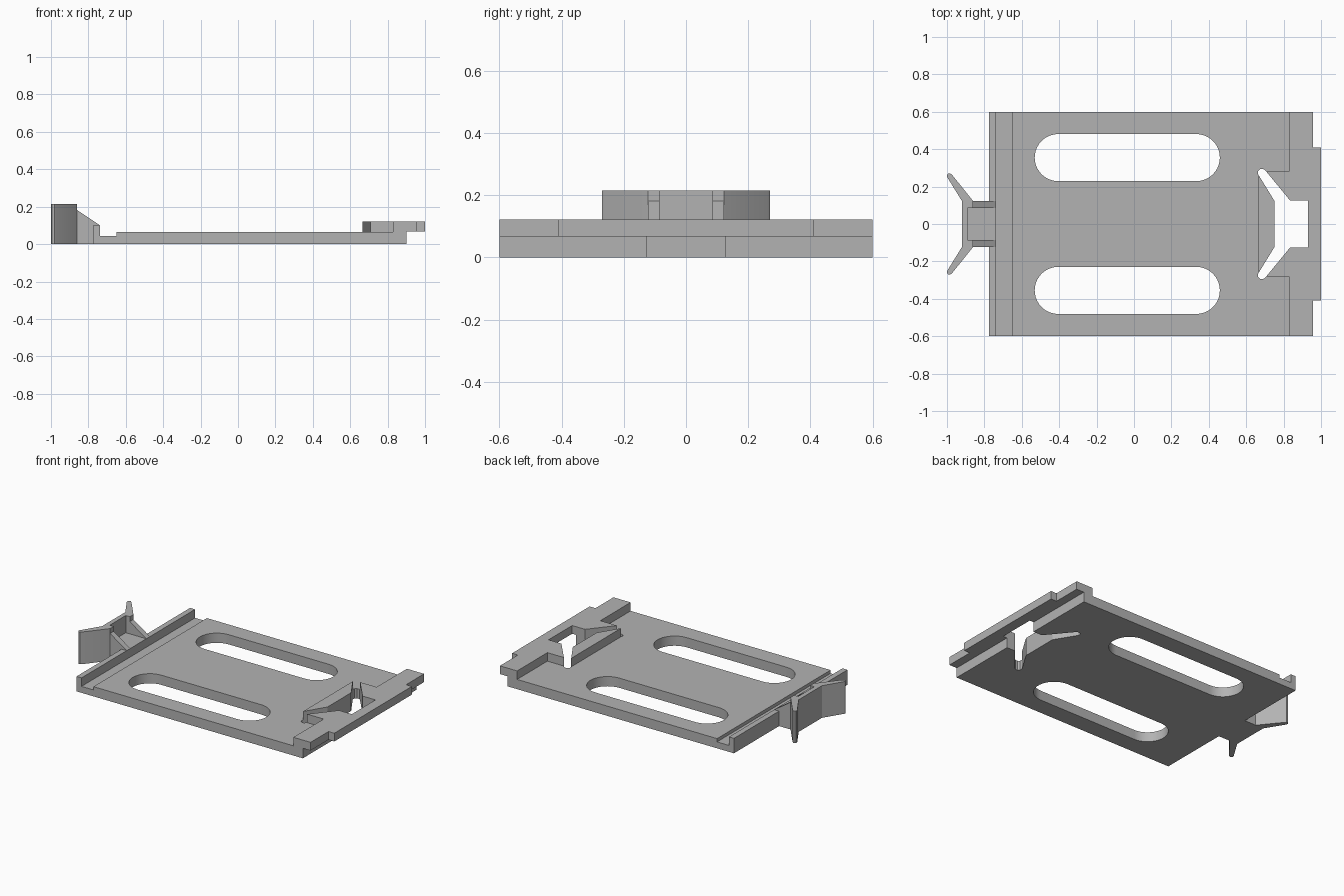
import bpy
import bmesh
from math import cos, sin, pi

cube = bpy.data.objects.get("Cube")
if cube:
    bpy.data.objects.remove(cube)

grey = bpy.data.materials.new("plain grey")
grey.use_nodes = True
colour = (0.45, 0.45, 0.45, 1)
grey.diffuse_color = colour
grey.node_tree.nodes["Principled BSDF"].inputs["Base Color"].default_value = colour


def prism(name, outline, low, high, axis="z"):
    """Extrude an outline: (x, y) along z, or (x, z) along y."""
    def place(p, d):
        return (p[0], p[1], d) if axis == "z" else (p[0], d, p[1])
    bm = bmesh.new()
    face = bm.faces.new([bm.verts.new(place(p, low)) for p in outline])
    out = bmesh.ops.extrude_face_region(bm, geom=[face])
    for v in out["geom"]:
        if isinstance(v, bmesh.types.BMVert):
            v.co = place((v.co.x, v.co.y if axis == "z" else v.co.z), high)
    bmesh.ops.recalc_face_normals(bm, faces=bm.faces)
    mesh = bpy.data.meshes.new(name)
    bm.to_mesh(mesh)
    bm.free()
    mesh.materials.append(grey)
    obj = bpy.data.objects.new(name, mesh)
    bpy.context.collection.objects.link(obj)
    return obj


def box(name, x0, x1, y0, y1, z0, z1):
    return prism(name, [(x0, y0), (x1, y0), (x1, y1), (x0, y1)], z0, z1)


def mirrored(half):
    """Close a +y half outline with its mirror image."""
    return half + [(x, -y) for x, y in reversed(half)]


def combine(target, tool, operation):
    mod = target.modifiers.new(operation.lower(), "BOOLEAN")
    mod.operation, mod.solver, mod.object = operation, "EXACT", tool
    bpy.context.view_layer.objects.active = target
    bpy.ops.object.modifier_apply(modifier=mod.name)
    bpy.data.objects.remove(tool)


# Plate with end lip, groove and overhanging flange, as one side profile
plate = prism("mounting_plate", [
    (-0.775, 0), (0.9, 0), (0.9, 0.067), (0.957, 0.067), (0.957, 0.122),
    (0.83, 0.122), (0.83, 0.065), (-0.65, 0.065), (-0.65, 0.043),
    (-0.738, 0.043), (-0.738, 0.1), (-0.775, 0.1)], -0.6, 0.6, "y")

# Raised pad around the socket, and the tongue on the flange
combine(plate, box("socket_pad", 0.665, 0.86, -0.28, 0.28, 0.03, 0.122), "UNION")
combine(plate, box("end_tongue", 0.93, 1.0, -0.41, 0.41, 0.067, 0.122), "UNION")

# Arrow-shaped socket through pad and plate
socket = mirrored([(0.93, 0.125), (0.835, 0.125), (0.705, 0.283), (0.692, 0.294),
                   (0.676, 0.294), (0.664, 0.283), (0.664, 0.265), (0.75, 0.125)])
combine(plate, prism("socket_cutter", socket, -0.1, 0.3), "DIFFERENCE")

# Two long rounded slots
for side in (-1, 1):
    ends = [(0.333, -pi / 2), (-0.405, pi / 2)]
    slot = [(cx + 0.126 * cos(start + pi * i / 20),
             side * 0.355 + 0.126 * sin(start + pi * i / 20))
            for cx, start in ends for i in range(21)]
    combine(plate, prism("slot_cutter", slot, -0.1, 0.3), "DIFFERENCE")

# Hook: neck block, arrow head and sloping gussets
combine(plate, box("hook_neck", -0.9, -0.75, -0.1, 0.1, 0, 0.1), "UNION")
head = mirrored([(-0.89, 0.085), (-0.86, 0.085), (-0.86, 0.123), (-0.972, 0.262),
                 (-0.982, 0.27), (-0.994, 0.269), (-1.0, 0.259), (-0.998, 0.249),
                 (-0.92, 0.123)])
combine(plate, prism("hook_head", head, 0, 0.215), "UNION")
for side in (-1, 1):
    y0, y1 = sorted((side * 0.085, side * 0.123))
    gusset = prism("hook_gusset", [(-0.86, 0), (-0.738, 0), (-0.738, 0.1),
                                   (-0.86, 0.182)], y0, y1, "y")
    combine(plate, gusset, "UNION")

# Smooth only the slot ends
bpy.ops.object.select_all(action="DESELECT")
plate.select_set(True)
bpy.context.view_layer.objects.active = plate
bpy.ops.object.shade_smooth_by_angle(angle=pi / 9)
